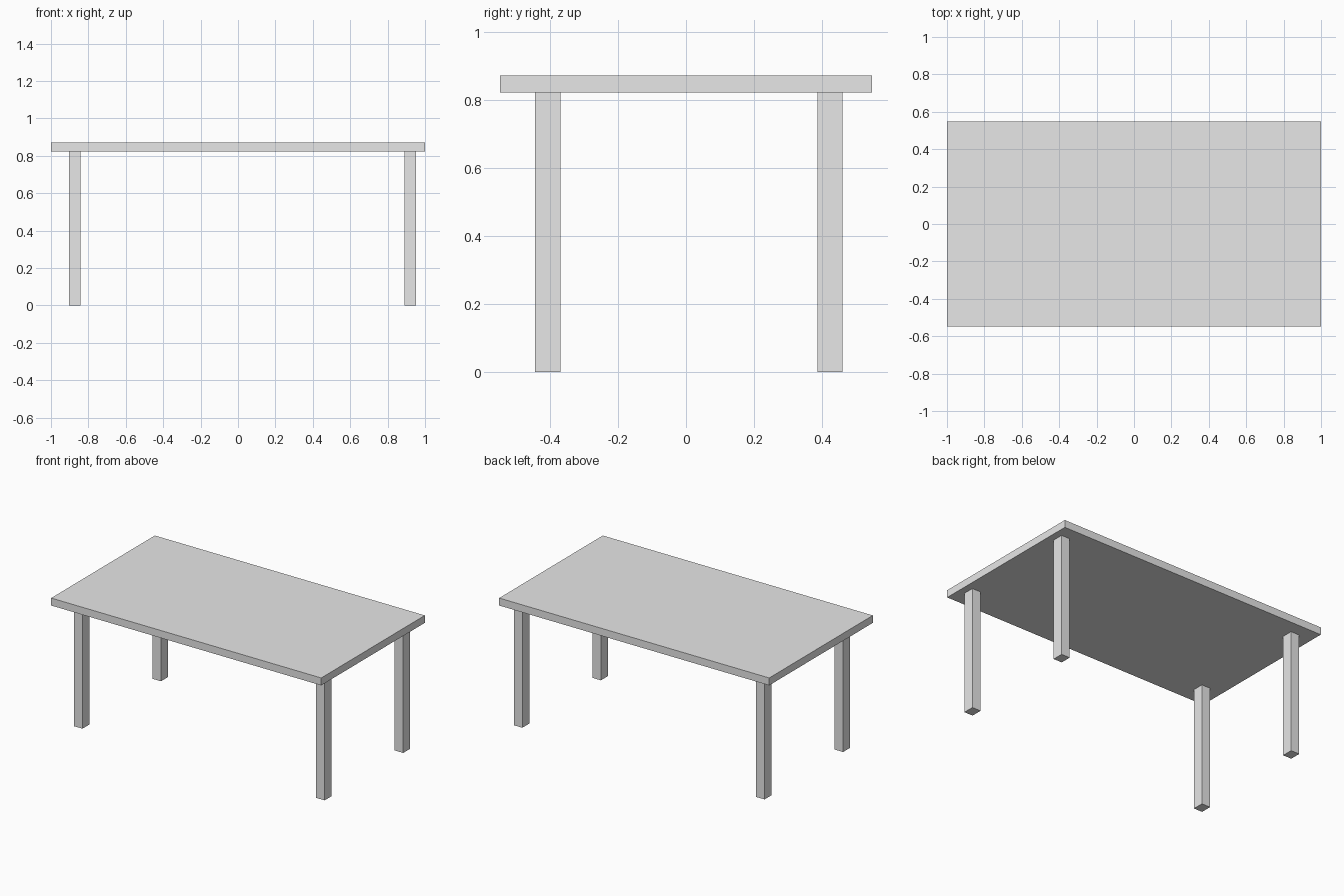
import bpy

# Remove the default cube
cube = bpy.data.objects.get("Cube")
if cube:
    bpy.data.objects.remove(cube, do_unlink=True)

# Single light grey material
grey = bpy.data.materials.new("light_grey")
grey.use_nodes = True
colour = (0.8, 0.8, 0.8, 1)
grey.diffuse_color = colour
grey.node_tree.nodes["Principled BSDF"].inputs["Base Color"].default_value = colour


def box(name, centre, size):
    bpy.ops.mesh.primitive_cube_add(size=1, location=centre)
    obj = bpy.context.object
    obj.name = name
    obj.scale = size
    bpy.ops.object.transform_apply(location=False, rotation=False, scale=True)
    obj.data.materials.append(grey)
    return obj


TOP_Z, UNDER_Z = 0.872, 0.822

# Flat table top
box("table_top", (0, 0, (TOP_Z + UNDER_Z) / 2), (2, 1.096, TOP_Z - UNDER_Z))

# Four legs, set slightly off centre under the top
for side, x in (("right", -0.873), ("left", 0.921)):
    for end, y in (("front", -0.407), ("back", 0.424)):
        box(f"{end}_{side}_leg", (x, y, UNDER_Z / 2), (0.063, 0.074, UNDER_Z))
